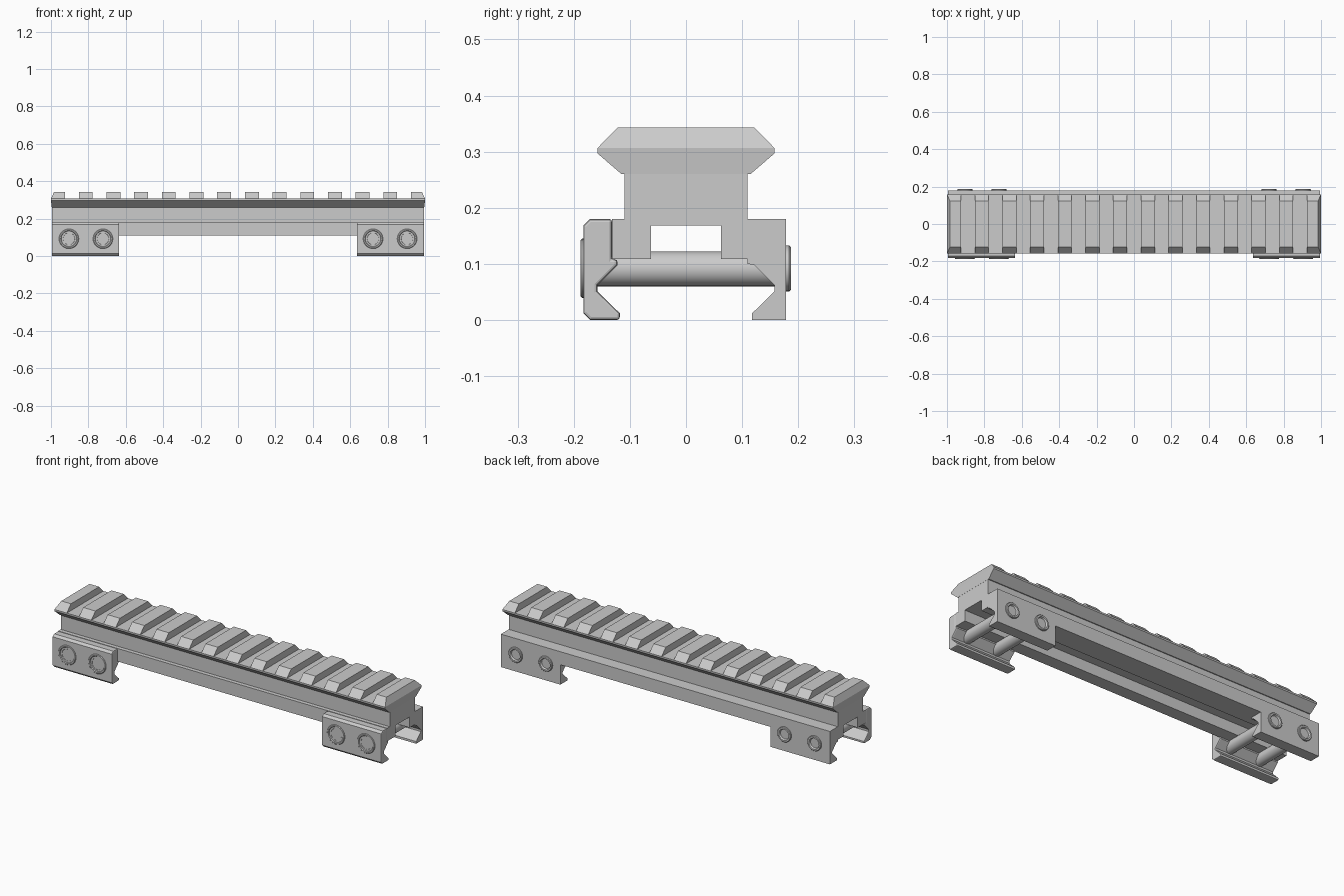
import bpy, bmesh, math

if "Cube" in bpy.data.objects:
    bpy.data.objects.remove(bpy.data.objects["Cube"])


def finish(name, bm, bevel=0):
    bmesh.ops.recalc_face_normals(bm, faces=bm.faces)
    me = bpy.data.meshes.new(name)
    bm.to_mesh(me)
    bm.free()
    ob = bpy.data.objects.new(name, me)
    bpy.context.collection.objects.link(ob)
    if bevel:
        m = ob.modifiers.new("bevel", "BEVEL")
        m.width = bevel
        m.segments = 2
        m.limit_method = "ANGLE"
        m.angle_limit = math.radians(50)
    return ob


def extrude(name, profile, x0, x1, bevel=0):
    """Extrude a (y, z) outline along x; x0 and x1 may be functions of z."""
    bm = bmesh.new()
    rings = []
    for x in (x0, x1):
        fx = x if callable(x) else (lambda z, v=x: v)
        rings.append([bm.verts.new((fx(z), y, z)) for y, z in profile])
    n = len(profile)
    for r in rings:
        bm.faces.new(r)
    for i in range(n):
        j = (i + 1) % n
        bm.faces.new((rings[0][i], rings[0][j], rings[1][j], rings[1][i]))
    return finish(name, bm, bevel)


def lathe(name, x, z, profile, sides=32, socket=False):
    """Turn a (radius, y) profile round a y axis; the last ring is a hex socket floor."""
    bm = bmesh.new()
    rings = []
    for r, y in profile:
        ring = []
        for i in range(sides):
            a = 2 * math.pi * i / sides
            ring.append(bm.verts.new((x + r * math.cos(a), y, z + r * math.sin(a))))
        rings.append(ring)
    for a, b in zip(rings, rings[1:]):
        for i in range(sides):
            j = (i + 1) % sides
            bm.faces.new((a[i], a[j], b[j], b[i]))
    bm.faces.new(rings[0])
    bm.faces.new(rings[-1])
    ob = finish(name, bm)
    bpy.context.view_layer.objects.active = ob
    ob.select_set(True)
    bpy.ops.object.shade_smooth_by_angle(angle=math.radians(35))
    ob.select_set(False)
    return ob


# Riser body with open channel below
body = [(-0.11, 0.265), (-0.11, 0.18), (-0.132, 0.18), (-0.132, 0.109),
        (-0.062, 0.109), (-0.062, 0.168), (0.062, 0.168), (0.062, 0.109),
        (0.178, 0.109), (0.178, 0.18), (0.11, 0.18), (0.11, 0.265)]
extrude("riser_body", body, -0.995, 0.995)

# Top rail: solid base below the cross slots, ends leaning in slightly
def end_hi(z):
    return 1.0 - max(0, z - 0.306) * 0.45 - max(0, 0.297 - z) * 0.12

def end_lo(z):
    return -end_hi(z)

base = [(-0.115, 0.26), (0.115, 0.26), (0.158, 0.297), (0.158, 0.306),
        (-0.158, 0.306), (-0.158, 0.297)]
extrude("rail_base", base, end_lo, end_hi)

# Rail teeth between the slots
tooth = [(-0.158, 0.306), (0.158, 0.306), (0.122, 0.343), (-0.122, 0.343)]
pitch, gap, slots = 0.148, 0.074, 13
for i in range(slots + 1):
    c = (i - slots / 2) * pitch
    x0 = end_lo if i == 0 else c - (pitch - gap) / 2
    x1 = end_hi if i == slots else c + (pitch - gap) / 2
    extrude(f"rail_tooth_{i + 1}", tooth, x0, x1)

# Fixed rear feet and separate front clamps
foot = [(0.178, 0.0), (0.178, 0.112), (0.11, 0.112), (0.11, 0.1), (0.122, 0.098),
        (0.158, 0.062), (0.158, 0.051), (0.118, 0.012), (0.118, 0.0)]
clamp = [(-0.171, 0.0), (-0.183, 0.012), (-0.183, 0.168), (-0.171, 0.18),
         (-0.132, 0.18), (-0.132, 0.108), (-0.122, 0.108), (-0.122, 0.098),
         (-0.158, 0.062), (-0.158, 0.051), (-0.118, 0.012), (-0.118, 0.0)]
for side, a, b in (("left", -0.995, -0.635), ("right", 0.635, 0.995)):
    extrude(f"rear_foot_{side}", foot, a, b)
    extrude(f"front_clamp_{side}", clamp, a, b, 0.005)

# Cross bolts with socket heads in front and nuts at the back
zc = 0.092
for i, x in enumerate((-0.904, -0.722, 0.722, 0.904)):
    lathe(f"cross_bolt_{i + 1}", x, zc - 0.001, [(0.031, -0.175), (0.031, 0.17)])
    lathe(f"bolt_head_{i + 1}", x, zc,
          [(0.053, -0.17), (0.053, -0.185), (0.050, -0.188), (0.044, -0.188),
           (0.041, -0.184), (0.032, -0.184), (0.028, -0.178)])
    lathe(f"bolt_nut_{i + 1}", x, zc,
          [(0.041, 0.17), (0.041, 0.184), (0.038, 0.187), (0.030, 0.187),
           (0.026, 0.178)])
